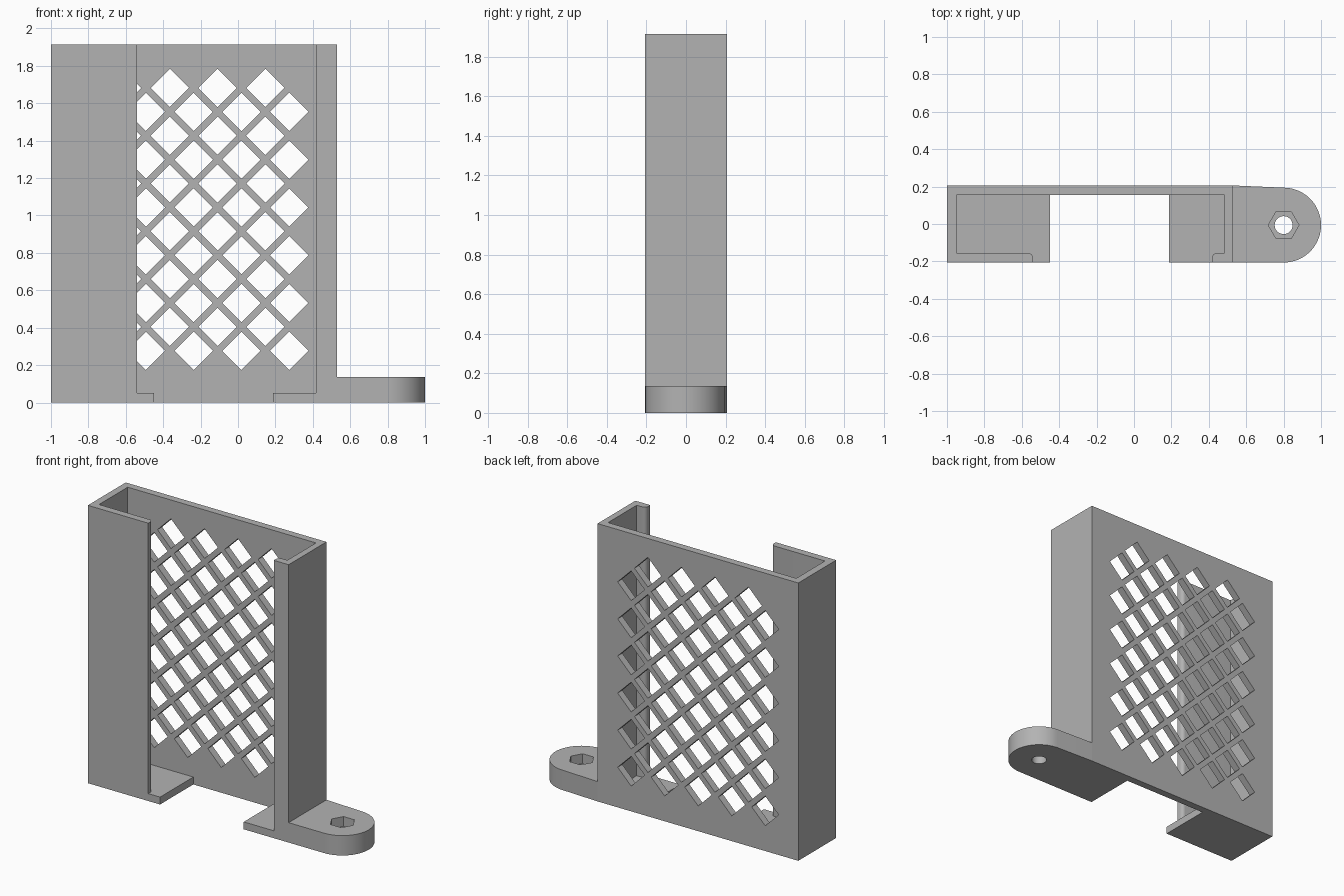
import bpy, bmesh, math

if "Cube" in bpy.data.objects:
    bpy.data.objects.remove(bpy.data.objects["Cube"])

grey = bpy.data.materials.new("plain grey")
grey.diffuse_color = (0.45, 0.45, 0.45, 1)
grey.use_nodes = True
grey.node_tree.nodes["Principled BSDF"].inputs["Base Color"].default_value = grey.diffuse_color

XL, XR, Y, H, T = -1.0, 0.53, 0.206, 1.914, 0.05   # body extents, wall thickness
FLOOR, LUG = 0.051, 0.137


def arc(cx, cy, r, a0, a1, n):
    return [(cx + r * math.cos(math.radians(a0 + (a1 - a0) * i / n)),
             cy + r * math.sin(math.radians(a0 + (a1 - a0) * i / n))) for i in range(n + 1)]


def prism(name, outlines, lo, hi, axis="z"):
    """Extrude closed outlines along z, or (x, z) outlines along y."""
    bm = bmesh.new()
    for pts in outlines:
        place = (lambda p, d: (p[0], p[1], d)) if axis == "z" else (lambda p, d: (p[0], d, p[1]))
        face = bm.faces.new([bm.verts.new(place(p, lo)) for p in pts])
        new = bmesh.ops.extrude_face_region(bm, geom=[face])["geom"]
        shift = (0, 0, hi - lo) if axis == "z" else (0, hi - lo, 0)
        bmesh.ops.translate(bm, vec=shift, verts=[g for g in new if isinstance(g, bmesh.types.BMVert)])
    bmesh.ops.recalc_face_normals(bm, faces=bm.faces)
    me = bpy.data.meshes.new(name)
    bm.to_mesh(me)
    bm.free()
    ob = bpy.data.objects.new(name, me)
    bpy.context.collection.objects.link(ob)
    me.materials.append(grey)
    return ob


def rect(x0, x1, y0, y1):
    return [(x0, y0), (x1, y0), (x1, y1), (x0, y1)]


def boolean(ob, tool, operation):
    mod = ob.modifiers.new(operation.lower(), "BOOLEAN")
    mod.object, mod.operation, mod.solver = tool, operation, "EXACT"
    bpy.context.view_layer.objects.active = ob
    bpy.ops.object.modifier_apply(modifier=mod.name)
    bpy.data.objects.remove(tool)


# C-shaped sleeve with rounded inner lips
r, lip_l, lip_r = 0.025, -0.54, 0.417
inner = Y - T
profile = [(XL, Y), (XL, -Y), (lip_l, -Y)]
profile += arc(lip_l - r, -inner - r, r, 0, 90, 6)
profile += [(XL + T, -inner), (XL + T, inner), (XR - T + 0.005, inner), (XR - T + 0.005, -inner)]
profile += arc(lip_r + r, -inner - r, r, 90, 180, 6)
profile += [(lip_r, -Y), (XR, -Y), (XR, Y)]
holder = prism("holder_body", [profile], 0, H)

# floor tabs
for x0, x1 in ((XL + T / 2, -0.45), (0.188, XR - T / 2)):
    boolean(holder, prism("floor_tab", [rect(x0, x1, -Y, Y - T / 2)], 0, FLOOR), "UNION")

# diamond lattice in the back wall: two staggered grids
d, pitch, mid = 0.1025, 0.2555, -0.237
cells = []
for cols, z_top in ((4, 1.682), (5, 1.554)):
    for i in range(cols):
        for k in range(6):
            x, z = mid + (i - (cols - 1) / 2) * pitch, z_top - k * pitch
            cells.append([(x + d, z), (x, z + d), (x - d, z), (x, z - d)])
boolean(holder, prism("lattice_cutter", cells, inner - 0.03, Y + 0.05, "y"), "DIFFERENCE")

# rounded mounting lug with a screw hole and hex nut pocket
cx, cy, R = 0.8, -0.006, 0.2
lug = prism("mounting_lug", [[(XR, Y), (XR, -Y)] + arc(cx, cy, R, -90, 87, 40)], 0, LUG)
boolean(lug, prism("screw_hole", [arc(cx, cy, 0.048, 0, 348.75, 31)], -0.1, 0.3), "DIFFERENCE")
boolean(lug, prism("nut_pocket", [arc(cx, cy, 0.082, 0, 300, 5)], 0.07, 0.3), "DIFFERENCE")

for ob in (holder, lug):
    bpy.ops.object.select_all(action="DESELECT")
    ob.select_set(True)
    bpy.context.view_layer.objects.active = ob
    bpy.ops.object.shade_smooth_by_angle(angle=math.radians(25))
